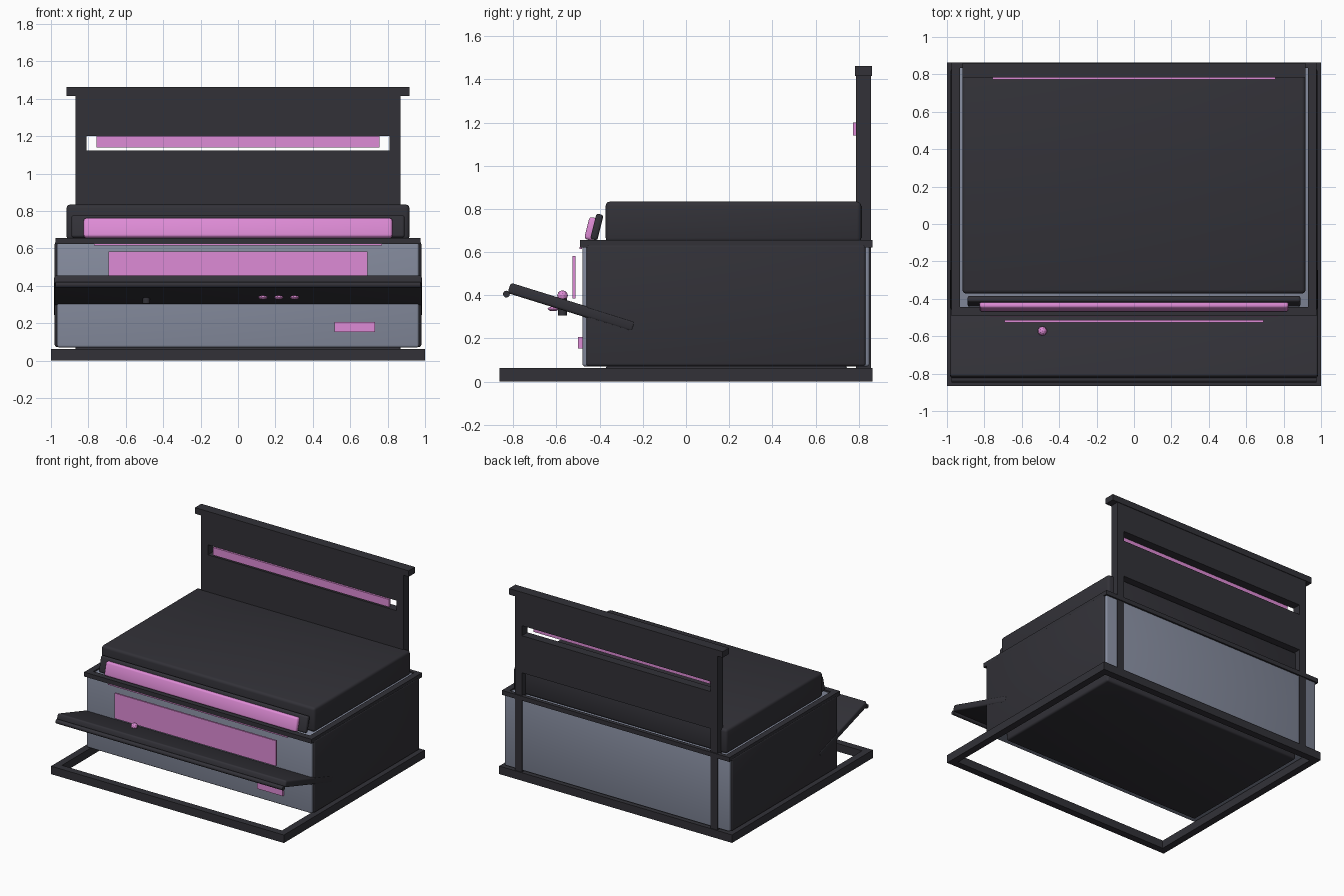
import bpy, bmesh, math
from mathutils import Matrix, Vector

if "Cube" in bpy.data.objects:
    bpy.data.objects.remove(bpy.data.objects["Cube"])


def material(name, rgb):
    m = bpy.data.materials.new(name)
    m.diffuse_color = (*rgb, 1)
    m.use_nodes = True
    m.node_tree.nodes["Principled BSDF"].inputs["Base Color"].default_value = m.diffuse_color
    return m


DARK = material("charcoal", (0.032, 0.031, 0.039))
GREY = material("blue grey", (0.235, 0.260, 0.340))
PINK = material("pink", (0.73, 0.26, 0.67))


def finish(name, bm, mat):
    me = bpy.data.meshes.new(name)
    bm.to_mesh(me)
    bm.free()
    me.materials.append(mat)
    ob = bpy.data.objects.new(name, me)
    bpy.context.collection.objects.link(ob)
    return ob


def box(name, x, y, z, mat, bevel=0.0, tilt=0.0):
    """Box from (min, max) ranges, optionally bevelled and tilted about x."""
    size = Vector((x[1] - x[0], y[1] - y[0], z[1] - z[0]))
    centre = Vector((sum(x) / 2, sum(y) / 2, sum(z) / 2))
    bm = bmesh.new()
    bmesh.ops.create_cube(bm, size=1, matrix=Matrix.Diagonal((*size, 1)))
    if bevel:
        bmesh.ops.bevel(bm, geom=bm.edges[:], offset=bevel, segments=3,
                        profile=0.5, affect='EDGES')
        for f in bm.faces:
            f.smooth = True
        for e in bm.edges:
            e.smooth = e.calc_face_angle(0) < math.radians(40)
    ob = finish(name, bm, mat)
    ob.location = centre
    ob.rotation_euler.x = math.radians(tilt)
    return ob


def ring(name, x, y, z, w, back_w, mat):
    """Rectangular open frame with bars of width w (back bar: back_w)."""
    bm = bmesh.new()
    loops = []
    for h in z:
        for d, b in ((0, 0), (w, back_w)):
            loops.append([bm.verts.new((sx * (x - d), (y[0] + d) if sy < 0 else (y[1] - b), h))
                          for sx, sy in ((-1, -1), (1, -1), (1, 1), (-1, 1))])
    bo, bi, to, ti = loops
    for i in range(4):
        j = (i + 1) % 4
        for a, b in ((bo, to), (to, ti), (ti, bi), (bi, bo)):
            bm.faces.new((a[i], a[j], b[j], b[i]))
    bmesh.ops.recalc_face_normals(bm, faces=bm.faces[:])
    return finish(name, bm, mat)


def ball(name, loc, scale, mat):
    """Faceted low-poly ball."""
    bm = bmesh.new()
    bmesh.ops.create_icosphere(bm, subdivisions=2, radius=1,
                               matrix=Matrix.Translation(loc) @ Matrix.Diagonal((*scale, 1)))
    return finish(name, bm, mat)


def cylinder(name, loc, r, length, axis, mat, sides=12):
    bm = bmesh.new()
    rot = Matrix.Rotation(math.pi / 2, 4, 'Y') if axis == 'X' else Matrix()
    bmesh.ops.create_cone(bm, cap_ends=True, segments=sides, radius1=r, radius2=r,
                          depth=length, matrix=Matrix.Translation(loc) @ rot)
    for f in bm.faces:
        f.smooth = len(f.verts) == 4
    for e in bm.edges:
        e.smooth = e.calc_face_angle(0) < math.radians(50)
    return finish(name, bm, mat)


# Base frame and underside plinth
ring("base_frame", 1.0, (-0.865, 0.863), (0, 0.062), 0.055, 0.055, DARK)
box("plinth", (-0.87, 0.87), (-0.37, 0.745), (0.01, 0.08), DARK, 0.015)

# Main cabinet with dark side panels and top rim
box("cabinet", (-0.967, 0.967), (-0.48, 0.85), (0.07, 0.645), GREY, 0.012)
for s, n in ((-1, "left"), (1, "right")):
    box(n + "_side_panel", tuple(sorted((s * 0.95, s * 0.98))), (-0.462, 0.832),
        (0.072, 0.635), DARK, 0.012)
ring("top_rim", 0.977, (-0.492, 0.863), (0.622, 0.656), 0.047, 0.03, DARK)

# Lid
box("lid", (-0.917, 0.917), (-0.372, 0.812), (0.645, 0.834), DARK, 0.02)

# Tilted strip in front of the lid
box("front_strip_backing", (-0.89, 0.89), (-0.43, -0.396), (0.655, 0.777), DARK, 0.012, -14)
box("front_strip", (-0.825, 0.825), (-0.46, -0.417), (0.655, 0.761), PINK, 0.014, -14)

# Rear upright: posts, two flush panels with a slot between, cap
for s, n in ((-1, "left"), (1, "right")):
    box(n + "_rear_post", tuple(sorted((s * 0.81, s * 0.87))), (0.788, 0.856), (0.03, 1.42), DARK)
box("rear_lower_panel", (-0.81, 0.81), (0.788, 0.856), (0.834, 1.122), DARK)
box("rear_upper_panel", (-0.81, 0.81), (0.788, 0.856), (1.2, 1.42), DARK)
box("rear_cap", (-0.918, 0.918), (0.783, 0.861), (1.415, 1.462), DARK)
box("rear_light_bar", (-0.757, 0.757), (0.773, 0.788), (1.14, 1.2), PINK)

# Tilted shelf with front rod
box("shelf", (-0.983, 0.983), (-0.833, -0.228), (0.319, 0.369), DARK, 0.012, -17.3)
cylinder("shelf_rod", (0, -0.832, 0.405), 0.016, 1.95, 'X', DARK)

# Lever and buttons on the shelf
cylinder("lever_stem", (-0.49, -0.572, 0.355), 0.02, 0.1, 'Z', DARK)
ball("lever_knob", (-0.49, -0.572, 0.398), (0.025, 0.025, 0.025), PINK)
for i in range(3):
    ball("button_%d" % (i + 1), (0.133 + i * 0.085, -0.615, 0.337), (0.026, 0.026, 0.011), PINK)

# Front display, trim line and small plate
box("display", (-0.693, 0.693), (-0.526, -0.513), (0.385, 0.582), PINK)
box("trim_line", (-0.77, 0.77), (-0.494, -0.482), (0.614, 0.6225), PINK)
box("small_plate", (0.515, 0.733), (-0.5, -0.478), (0.153, 0.206), PINK)
